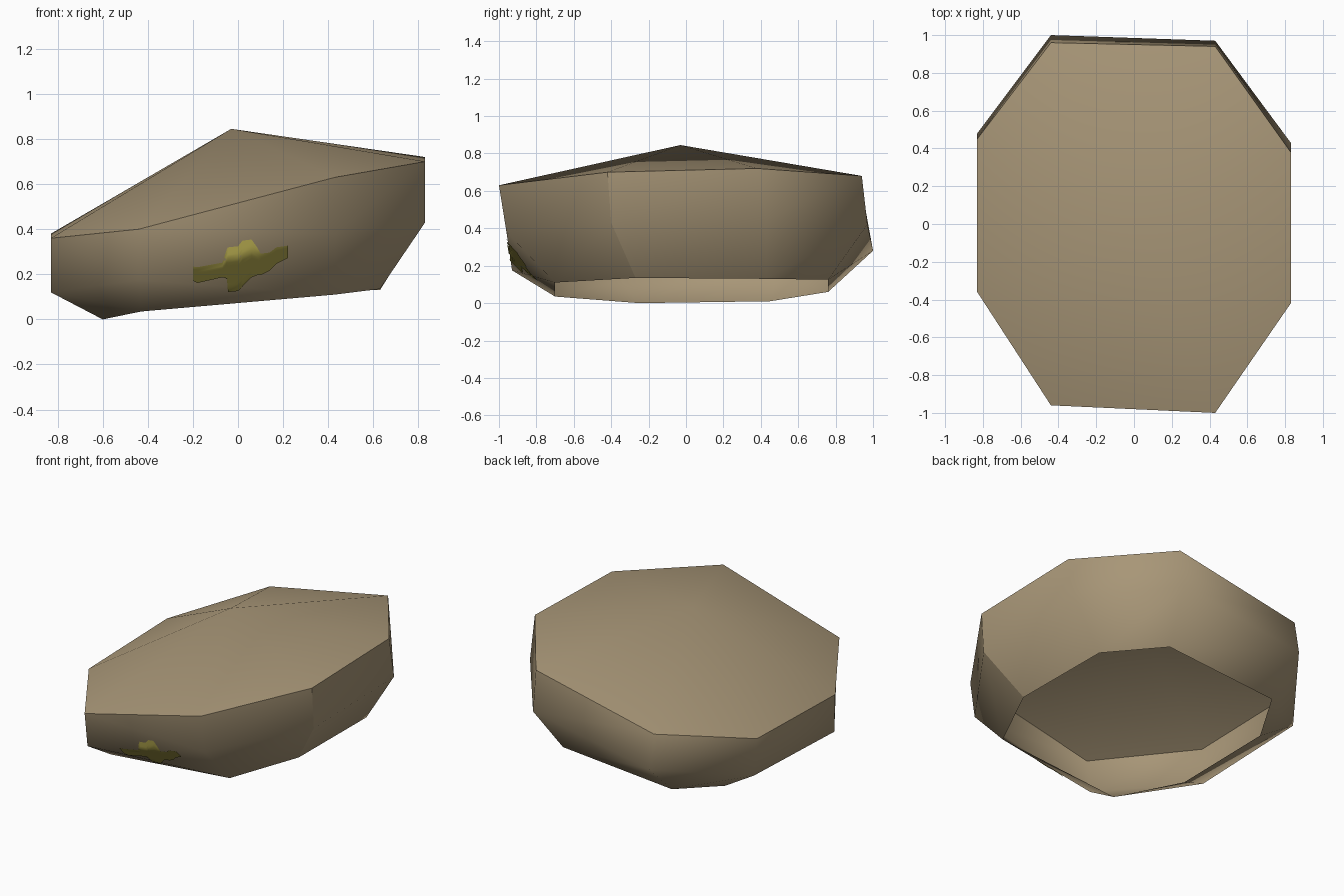
import bpy, bmesh
from mathutils import Vector
from mathutils.bvhtree import BVHTree

if "Cube" in bpy.data.objects:
    bpy.data.objects.remove(bpy.data.objects["Cube"])


def material(name, rgb):
    m = bpy.data.materials.new(name)
    m.diffuse_color = (*rgb, 1)
    m.use_nodes = True
    m.node_tree.nodes["Principled BSDF"].inputs["Base Color"].default_value = m.diffuse_color
    return m


def add_object(name, bm, mat):
    me = bpy.data.meshes.new(name)
    bm.to_mesh(me)
    me.materials.append(mat)
    ob = bpy.data.objects.new(name, me)
    bpy.context.collection.objects.link(ob)
    return ob


tan = material("sandy tan", (0.39, 0.305, 0.185))
yellow = material("moss yellow", (0.45, 0.39, 0.075))

# Three tilted octagon rings, counter-clockwise from the right front corner
bottom = [(.63, -.27, .135), (.63, .43, .13), (.36, .76, .125), (-.43, .76, .06),
          (-.60, .45, .01), (-.60, -.25, 0), (-.43, -.70, .035), (.43, -.70, .11)]
belly = [(.83, -.40, .43), (.83, .43, .45), (.43, .97, .42), (-.44, 1.0, .28),
         (-.83, .48, .15), (-.83, -.35, .12), (-.44, -.93, .175), (.43, -.96, .38)]
brim = [(.83, -.42, .70), (.83, .38, .72), (.43, .94, .68), (-.44, .96, .50),
        (-.83, .45, .38), (-.83, -.36, .36), (-.44, -.96, .40), (.43, -1.0, .63)]

# Rock shell: open underneath, walls lofted through the rings, shallow peak on top
bm = bmesh.new()
rings = [[bm.verts.new(p) for p in ring] for ring in (bottom, belly, brim)]
peak = bm.verts.new((-.03, -.03, .845))
for i in range(8):
    j = (i + 1) % 8
    for low, high in zip(rings, rings[1:]):
        bm.faces.new((low[i], low[j], high[j], high[i]))
    bm.faces.new((rings[2][i], rings[2][j], peak))
for f in bm.faces:
    f.smooth = True
# Hard edge round the brim and one hard seam down the right front corner
sharp = [(rings[2][i], rings[2][(i + 1) % 8]) for i in range(8)]
sharp += [(rings[k][0], rings[k + 1][0]) for k in range(2)]
for pair in sharp:
    bm.edges.get(pair).smooth = False
bmesh.ops.triangulate(bm, faces=[f for f in bm.faces if len(f.verts) > 3])
add_object("rock_shell", bm, tan)

# Moss patch: thin plate laid on the front wall, columns of (x, low z, high z)
columns = [(-.20, .175, .235), (-.18, .165, .235), (-.07, .19, .255), (-.05, .185, .31),
           (-.045, .125, .32), (0, .13, .325), (.02, .15, .35), (.06, .19, .355),
           (.085, .20, .32), (.10, .20, .295), (.14, .22, .30), (.17, .25, .32),
           (.22, .275, .33)]
tree = BVHTree.FromBMesh(bm)
pm = bmesh.new()
ROWS = 12
grid = []
for x, lo, hi in columns:
    col = []
    for r in range(ROWS + 1):
        z = lo + (hi - lo) * r / ROWS
        hit, normal, _, _ = tree.ray_cast(Vector((x, -3, z)), Vector((0, 1, 0)))
        if normal.y > 0:
            normal = -normal
        col.append(pm.verts.new(hit + normal * .005))
    grid.append(col)
for a, b in zip(grid, grid[1:]):
    for r in range(ROWS):
        f = pm.faces.new((a[r], b[r], b[r + 1], a[r + 1]))
        f.smooth = True
add_object("moss_patch", pm, yellow)
bm.free()
pm.free()
